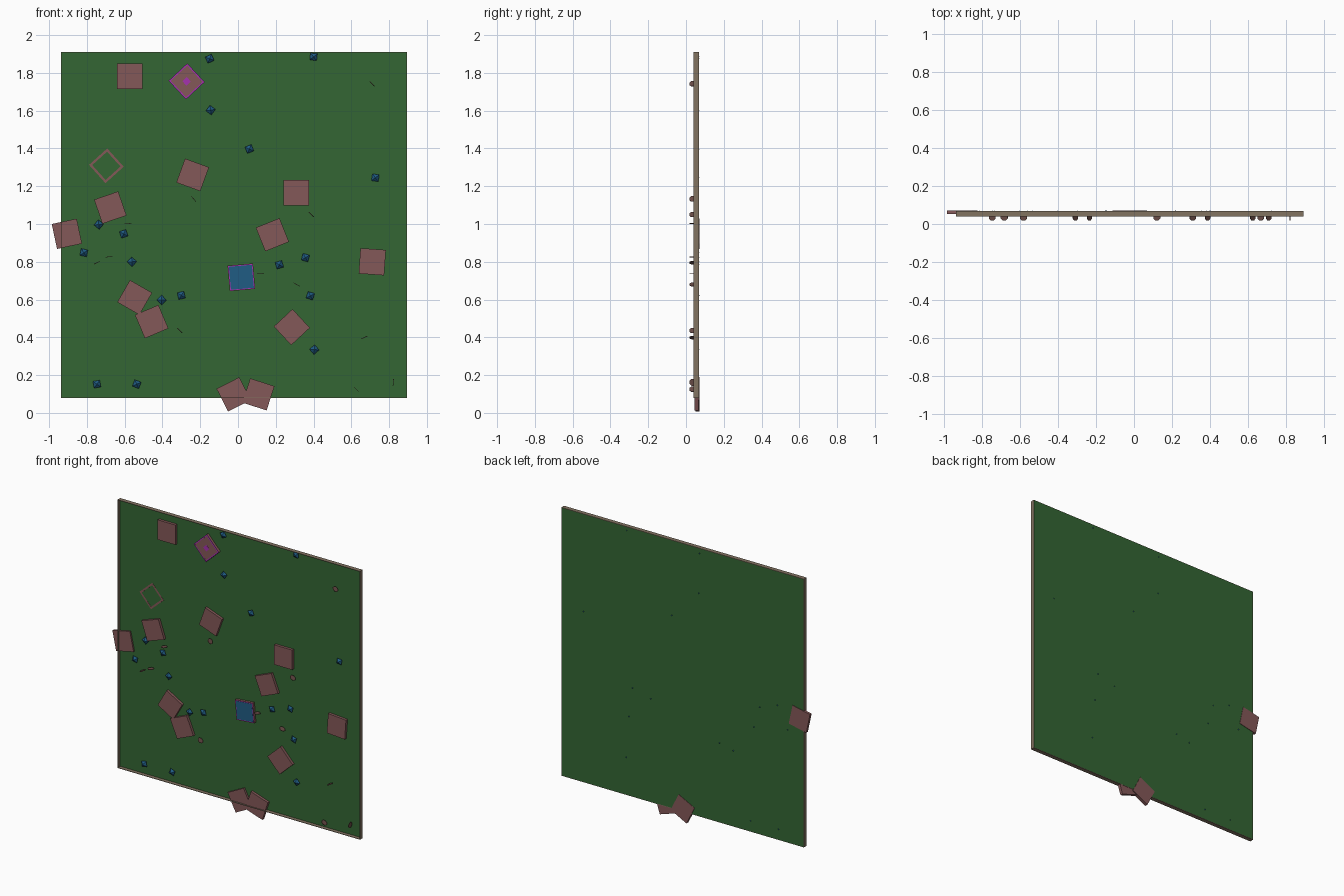
import bpy, bmesh, math
from mathutils import Matrix, Vector

if "Cube" in bpy.data.objects:
    bpy.data.objects.remove(bpy.data.objects["Cube"])


def material(name, r, g, b):
    def lin(c):
        c /= 255
        return c / 12.92 if c < 0.04045 else ((c + 0.055) / 1.055) ** 2.4
    m = bpy.data.materials.new(name)
    m.diffuse_color = (lin(r), lin(g), lin(b), 1)
    m.use_nodes = True
    m.node_tree.nodes["Principled BSDF"].inputs["Base Color"].default_value = m.diffuse_color
    return m


GREEN = material("board green", 51, 102, 51)
WOOD = material("rim brown", 130, 115, 97)
PINK = material("dusty pink", 132, 88, 88)
BLUE = material("gem blue", 32, 92, 132)
MAGENTA = material("magenta trim", 165, 50, 175)
COIN = material("coin brown", 105, 75, 70)


def finish(bm, name, mat, matrix=Matrix()):
    me = bpy.data.meshes.new(name)
    bm.to_mesh(me)
    bm.free()
    me.materials.append(mat)
    ob = bpy.data.objects.new(name, me)
    ob.matrix_world = matrix
    bpy.context.collection.objects.link(ob)
    return ob


def box(name, x, y0, y1, z, w, h, mat, angle=0):
    """Slab facing -y between y0 and y1, turned in the board plane."""
    bm = bmesh.new()
    bmesh.ops.create_cube(bm, size=1)
    bmesh.ops.scale(bm, vec=(w, y1 - y0, h), verts=bm.verts)
    m = Matrix.Translation((x, (y0 + y1) / 2, z)) @ Matrix.Rotation(-math.radians(angle), 4, 'Y')
    return finish(bm, name, mat, m)


def outline(name, x, y0, y1, z, size, t, mat, angle):
    """Square ring made of four thin strips."""
    for k in range(4):
        a = math.radians(angle + 90 * k)
        d = (size - t) / 2
        box(name, x - d * math.sin(a), y0, y1, z + d * math.cos(a), size, t, mat, angle + 90 * k)


# Board: green panel with a thin raised rim
CX, CZ, S, T = -0.022, 0.995, 1.832, 0.003
FRONT, FACE, BACK = 0.039, 0.064, 0.068
box("panel", CX, FACE, BACK, CZ, S - 2 * T, S - 2 * T, GREEN)
for s in (-1, 1):
    box("rim_side", CX + s * (S - T) / 2, FRONT, BACK, CZ, T, S, WOOD)
    box("rim_end", CX, FRONT, BACK, CZ + s * (S - T) / 2, S, T, WOOD)

# Square tiles: x, z, turn, front depth, back depth
N = 0.135
tiles = [(-0.573, 1.783, 0, .046, .067), (-0.272, 1.755, 43, .046, .067),
         (-0.24, 1.26, -20, .046, .067), (0.309, 1.165, 0, .046, .067),
         (-0.676, 1.087, 19, .046, .067), (-0.906, 0.948, 12, .053, .071),
         (0.182, 0.943, 22, .046, .067), (0.711, 0.80, -4, .046, .067),
         (0.018, 0.718, 5, .046, .067), (-0.547, 0.611, -30, .046, .067),
         (-0.457, 0.483, 23, .046, .067), (0.285, 0.454, 43, .046, .067),
         (-0.023, 0.098, 27, .050, .0705), (0.108, 0.098, -18, .046, .066)]
for x, z, a, y0, y1 in tiles:
    box("tile", x, y0, y1, z, N, N, PINK, a)

# Decorated tiles: magenta trim, blue face, and one sunk flush with the panel
outline("tile_trim", -0.272, .0455, .047, 1.755, N, 0.008, MAGENTA, 43)
box("tile_centre", -0.272, .0455, .047, 1.755, 0.032, 0.032, MAGENTA, 43)
box("blue_plate", 0.018, .0445, .047, 0.718, 0.122, 0.122, BLUE, 5)
outline("blue_plate_trim", 0.018, .0453, .047, 0.718, 0.13, 0.006, MAGENTA, 5)
outline("sunk_tile", -0.697, .0634, .067, 1.308, 0.13, 0.012, PINK, 42)

# Small blue gems (octahedra)
gems = [(-0.15, 1.875), (0.40, 1.885), (-0.145, 1.603), (0.06, 1.397), (0.727, 1.245),
        (-0.737, 0.997), (-0.605, 0.948), (-0.816, 0.848), (-0.562, 0.80), (0.219, 0.784),
        (0.357, 0.822), (-0.404, 0.597), (-0.3, 0.622), (0.383, 0.62), (0.404, 0.335),
        (-0.747, 0.152), (-0.536, 0.152)]
for i, (x, z) in enumerate(gems):
    bm = bmesh.new()
    pts = [bm.verts.new(Vector(p)) for p in
           ((.026, 0, 0), (-.026, 0, 0), (0, .016, 0), (0, -.016, 0), (0, 0, .026), (0, 0, -.026))]
    bmesh.ops.convex_hull(bm, input=pts)
    finish(bm, "gem", BLUE, Matrix.Translation((x, .055, z))
           @ Matrix.Rotation(math.radians(20 + 31 * i), 4, 'Y'))

# Thin coins standing edge-on out of the board: x, z, turn
coins = [(0.71, 1.742, -45), (-0.235, 1.133, -50), (0.388, 1.05, -45), (-0.583, 1.002, 5),
         (-0.747, 0.795, 25), (-0.684, 0.826, 5), (0.12, 0.737, 0), (0.31, 0.68, -30),
         (-0.309, 0.436, -45), (0.668, 0.399, 25), (0.626, 0.125, -45), (0.822, 0.162, 85)]
for x, z, a in coins:
    bm = bmesh.new()
    bmesh.ops.create_cone(bm, cap_ends=True, segments=8, radius1=.02, radius2=.02, depth=.003)
    finish(bm, "coin", COIN, Matrix.Translation((x, .036, z))
           @ Matrix.Rotation(-math.radians(a), 4, 'Y') @ Matrix.Rotation(math.pi / 8, 4, 'Z'))
